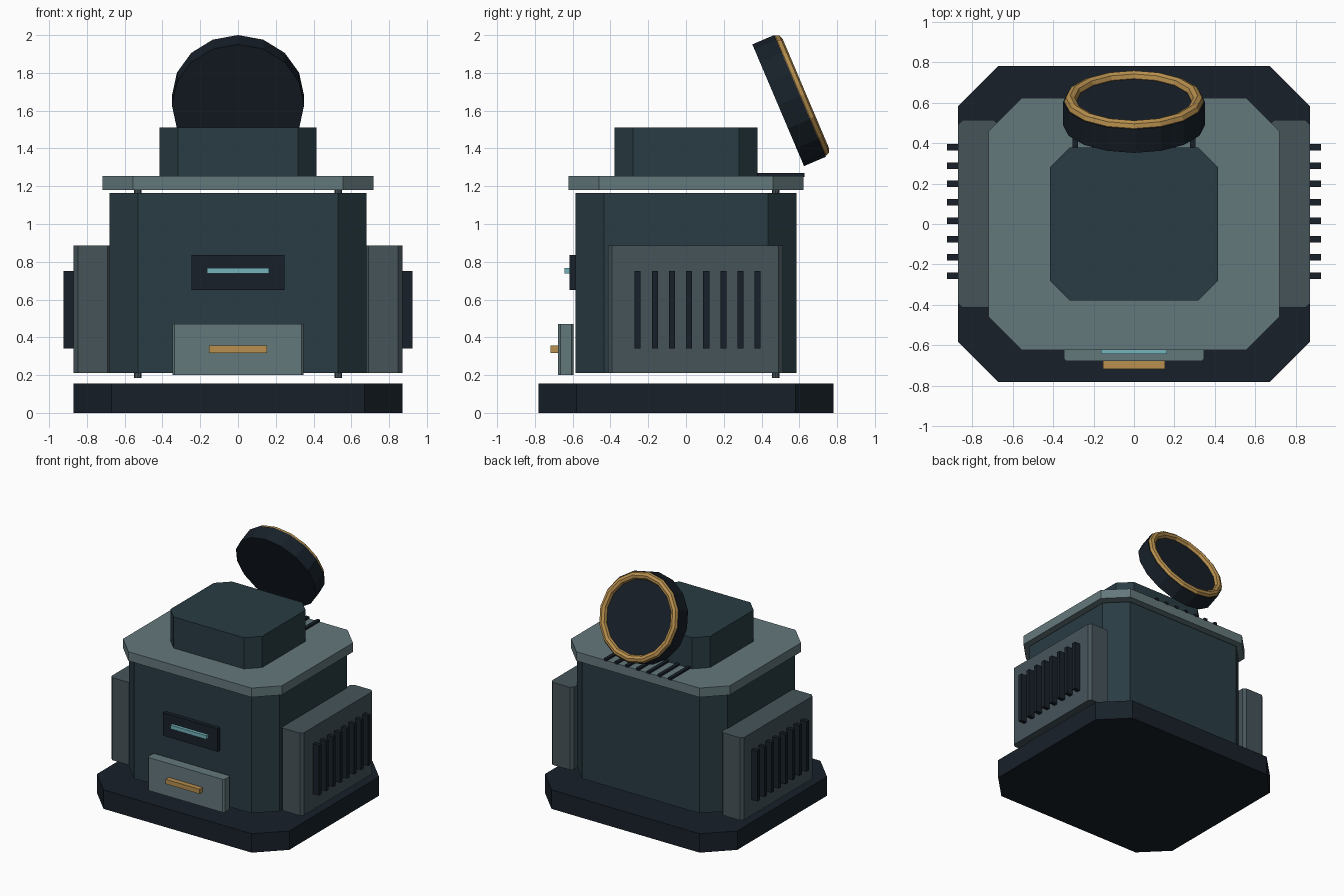
import bpy, bmesh
from math import radians, sin, cos
from mathutils import Vector

if "Cube" in bpy.data.objects:
    bpy.data.objects.remove(bpy.data.objects["Cube"])


def material(name, rgb):
    m = bpy.data.materials.new(name)
    m.diffuse_color = [(c / 255 / 12.92 if c < 11 else ((c / 255 + 0.055) / 1.055) ** 2.4)
                       for c in rgb] + [1]
    m.use_nodes = True
    m.node_tree.nodes["Principled BSDF"].inputs["Base Color"].default_value = m.diffuse_color
    return m


DARK = material("dark_metal", (23, 32, 41))
BODY = material("body_metal", (41, 60, 67))
PANEL = material("panel_metal", (70, 84, 90))
LIGHT = material("light_metal", (100, 120, 124))
GOLD = material("brass", (184, 144, 78))
CYAN = material("cyan_glow", (115, 180, 188))


def prism(name, x, y, z, mat, chamfer=0.0):
    """Box from ranges x, y, z with chamfered vertical corners."""
    (x0, x1), (y0, y1), (z0, z1), c = x, y, z, chamfer
    if c:
        pts = [(x0 + c, y0), (x1 - c, y0), (x1, y0 + c), (x1, y1 - c),
               (x1 - c, y1), (x0 + c, y1), (x0, y1 - c), (x0, y0 + c)]
    else:
        pts = [(x0, y0), (x1, y0), (x1, y1), (x0, y1)]
    bm = bmesh.new()
    face = bm.faces.new([bm.verts.new((px, py, z0)) for px, py in pts])
    new = bmesh.ops.extrude_face_region(bm, geom=[face])["geom"]
    bmesh.ops.translate(bm, vec=(0, 0, z1 - z0),
                        verts=[v for v in new if isinstance(v, bmesh.types.BMVert)])
    bmesh.ops.recalc_face_normals(bm, faces=bm.faces)
    me = bpy.data.meshes.new(name)
    bm.to_mesh(me)
    bm.free()
    me.materials.append(mat)
    ob = bpy.data.objects.new(name, me)
    bpy.context.collection.objects.link(ob)
    return ob


def finish(name, mat):
    ob = bpy.context.object
    ob.name = name
    ob.data.materials.append(mat)
    return ob


# Stacked octagonal housing
prism("base", (-0.87, 0.87), (-0.78, 0.78), (0, 0.155), DARK, 0.2)
prism("body", (-0.68, 0.68), (-0.585, 0.585), (0.21, 1.165), BODY, 0.15)
prism("roof_slab", (-0.718, 0.718), (-0.622, 0.622), (1.18, 1.255), LIGHT, 0.162)
prism("top_block", (-0.415, 0.415), (-0.378, 0.378), (1.25, 1.51), BODY, 0.097)

# Side panels with vent fins, and rear posts
for side, s in (("left", -1), ("right", 1)):
    prism(side + "_panel", sorted((s * 0.67, s * 0.87)), (-0.413, 0.513),
          (0.21, 0.885), PANEL, 0.022)
    for i in range(8):
        y = -0.256 + i * 0.0908
        prism(f"{side}_fin_{i}", sorted((s * 0.86, s * 0.923)),
              (y - 0.016, y + 0.016), (0.34, 0.75), DARK)
    bpy.ops.mesh.primitive_cylinder_add(vertices=8, radius=0.02, depth=0.995,
                                        location=(s * 0.53, 0.474, 0.6825))
    finish(side + "_post", PANEL)

# Front display and drawer
prism("display", (-0.247, 0.247), (-0.617, -0.58), (0.65, 0.837), DARK)
prism("display_bar", (-0.163, 0.163), (-0.642, -0.61), (0.737, 0.768), CYAN)
prism("drawer", (-0.347, 0.347), (-0.677, -0.595), (0.2, 0.47), LIGHT, 0.012)
prism("drawer_handle", (-0.153, 0.153), (-0.717, -0.67), (0.318, 0.356), GOLD)

# Rear roof slats
for i in range(7):
    x = (i - 3) * 0.097
    prism(f"roof_slat_{i}", (x - 0.014, x + 0.014), (0.36, 0.627), (1.25, 1.27), DARK)

# Tilted dish with brass ring
tilt = radians(23)
axis = Vector((0, cos(tilt), sin(tilt)))
centre = Vector((0, 0.546, 1.6535))
rot = (tilt - radians(90), 0, 0)
bpy.ops.mesh.primitive_cylinder_add(vertices=16, radius=0.35, depth=0.126,
                                    location=centre, rotation=rot)
finish("dish", DARK)
bpy.ops.mesh.primitive_torus_add(major_segments=16, minor_segments=8, major_radius=0.315,
                                 minor_radius=0.03, location=centre + axis * 0.066, rotation=rot)
finish("dish_ring", GOLD)
